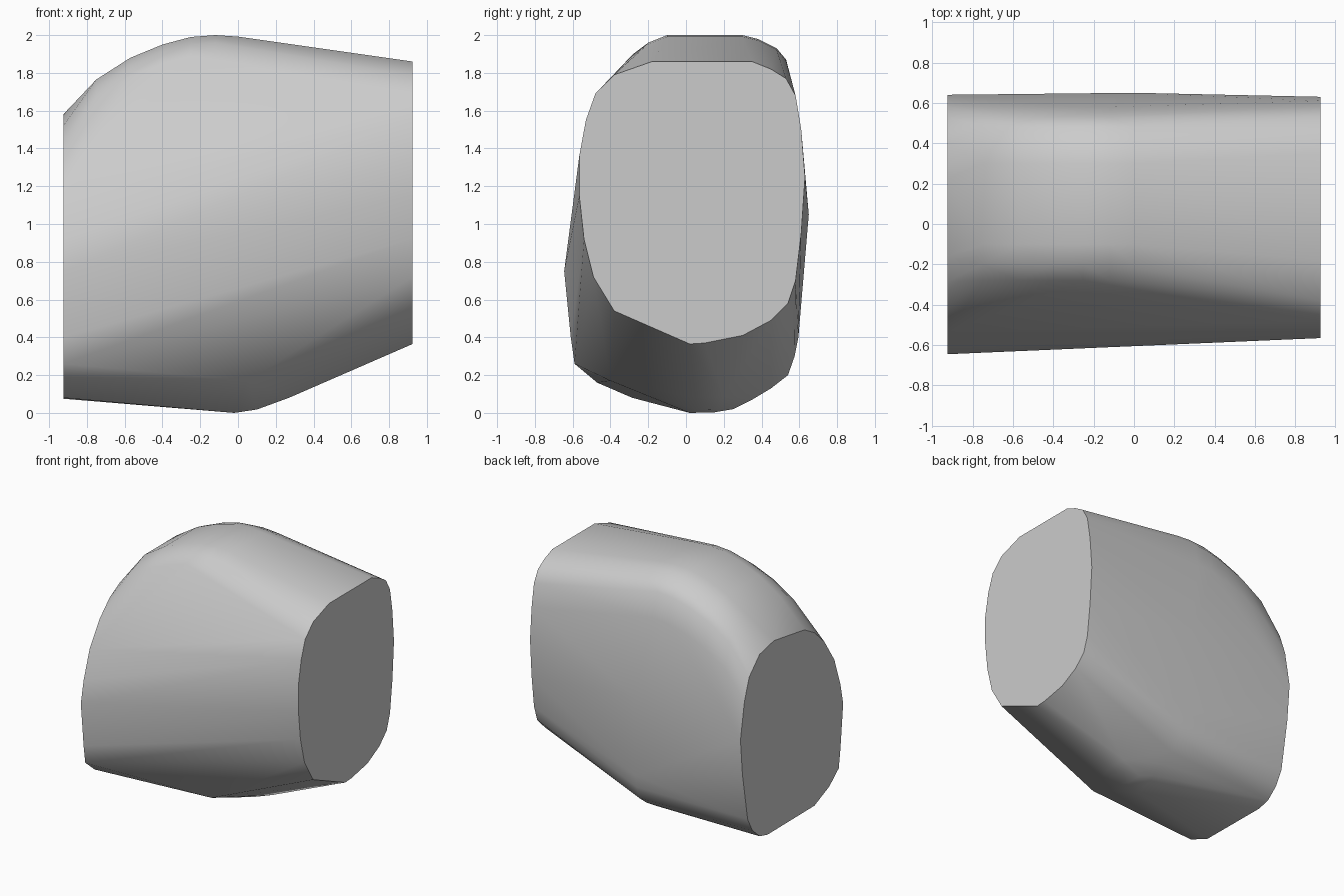
import bpy
import bmesh

if "Cube" in bpy.data.objects:
    bpy.data.objects.remove(bpy.data.objects["Cube"])

END = 0.925

# Outline of the right-hand end face (y, z)
high_end = [(.02, .365), (.1, .37), (.3, .41), (.45, .49), (.54, .58), (.58, .7),
            (.61, .95), (.63, 1.25), (.61, 1.5), (.58, 1.68), (.53, 1.77), (.45, 1.82),
            (.35, 1.86), (-.18, 1.86), (-.38, 1.79), (-.48, 1.69), (-.53, 1.55),
            (-.565, 1.36), (-.565, 1.15), (-.54, .92), (-.49, .72), (-.38, .54)]

# Outline of the opposite, lower end face (y, z)
low_end = [(.64, .95), (.59, 1.24), (.53, 1.41), (.4, 1.54), (.22, 1.58), (-.16, 1.52),
           (-.285, 1.45), (-.41, 1.33), (-.535, 1.14), (-.61, .92), (-.645, .75),
           (-.61, .4), (-.59, .26), (-.47, .16), (-.285, .08), (.3, .075),
           (.4, .1), (.49, .18), (.55, .29), (.615, .67)]

# Domed crest: ridge line (x, z) swept with a rounded shoulder (y, drop)
ridge = [(-.75, 1.765), (-.57, 1.88), (-.4, 1.95), (-.25, 1.99), (-.12, 2), (0, 1.992)]
shoulder = [(-.28, .1), (-.2, .04), (-.1, 0), (.3, 0), (.38, .02), (.48, .07), (.53, .13), (.58, .32)]

# Keel under the middle (x, y, z)
keel = [(-.02, .02, 0), (0, .15, .003), (.02, .25, .02), (.02, .35, .07), (.03, .45, .13),
        (.03, .54, .2), (.03, .575, .3), (.03, .595, .4), (.1, .05, .018), (.1, .18, .02),
        (.27, .05, .08), (.27, .2, .085), (.05, -.4, .17), (0, .65, 1.05)]

points = [(END, y, z) for y, z in high_end]
points += [(-END, y, z) for y, z in low_end]
points += [(x, y, z - drop) for x, z in ridge for y, drop in shoulder]
points += keel

# Wrap everything in one convex skin
bm = bmesh.new()
verts = [bm.verts.new(p) for p in points]
hull = bmesh.ops.convex_hull(bm, input=verts)
loose = [v for v in bm.verts if not v.link_faces]
bmesh.ops.delete(bm, geom=loose, context='VERTS')
bmesh.ops.dissolve_limit(bm, angle_limit=.01, verts=bm.verts, edges=bm.edges)
bmesh.ops.recalc_face_normals(bm, faces=bm.faces)

mesh = bpy.data.meshes.new("rounded_block")
bm.to_mesh(mesh)
bm.free()
block = bpy.data.objects.new("rounded_block", mesh)
bpy.context.collection.objects.link(block)

# Plain grey finish
grey = bpy.data.materials.new("light_grey")
grey.use_nodes = True
color = (.6, .6, .6, 1)
grey.diffuse_color = color
grey.node_tree.nodes["Principled BSDF"].inputs["Base Color"].default_value = color
mesh.materials.append(grey)

# Soft sides with crisp end faces
bpy.ops.object.select_all(action='DESELECT')
block.select_set(True)
bpy.context.view_layer.objects.active = block
bpy.ops.object.shade_smooth_by_angle(angle=.6)
